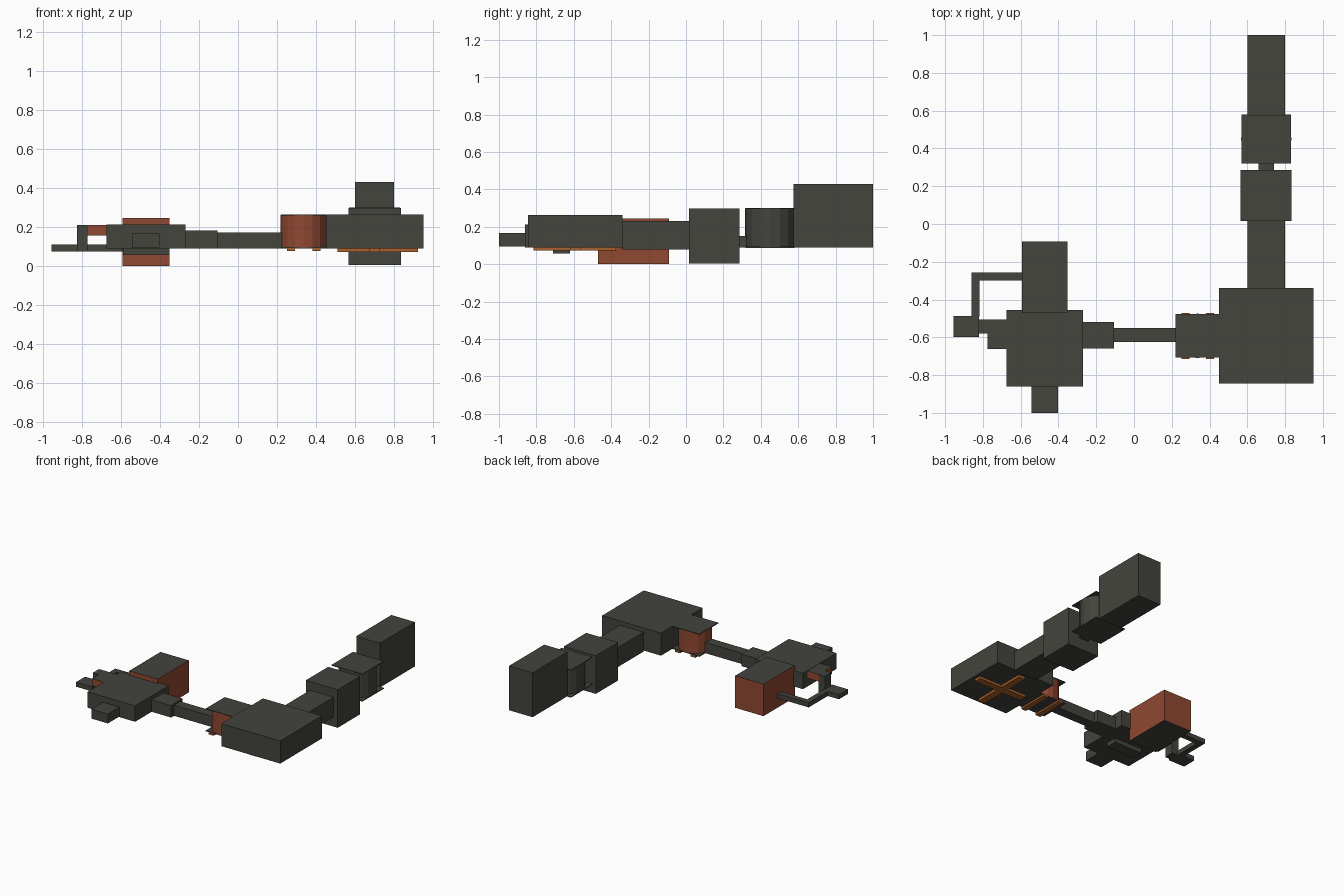
import bpy
import bmesh
from mathutils import Matrix, Vector

cube = bpy.data.objects.get("Cube")
if cube:
    bpy.data.objects.remove(cube, do_unlink=True)


def make_material(name, colour):
    mat = bpy.data.materials.new(name)
    mat.use_nodes = True
    mat.diffuse_color = (*colour, 1)
    mat.node_tree.nodes["Principled BSDF"].inputs["Base Color"].default_value = (*colour, 1)
    return mat


DARK = make_material("dark olive grey", (0.056, 0.058, 0.047))
RUST = make_material("rust red", (0.28, 0.065, 0.032))
ORANGE = make_material("burnt orange", (0.40, 0.12, 0.025))


def finish(name, bm, wall, cap):
    """Walls take the first material, top and bottom faces the second."""
    bm.normal_update()
    for face in bm.faces:
        face.material_index = int(abs(face.normal.z) > 0.5)
    mesh = bpy.data.meshes.new(name)
    bm.to_mesh(mesh)
    bm.free()
    mesh.materials.append(wall)
    mesh.materials.append(cap)
    obj = bpy.data.objects.new(name, mesh)
    bpy.context.collection.objects.link(obj)
    return obj


def box(name, x, y, z, wall=DARK, cap=None):
    """Box from its (low, high) range on each axis."""
    bm = bmesh.new()
    low, high = (Vector(p) for p in zip(x, y, z))
    size = Matrix.Diagonal((*(high - low), 1))
    bmesh.ops.create_cube(bm, size=1, matrix=Matrix.Translation((low + high) / 2) @ size)
    return finish(name, bm, wall, cap or wall)


def round_room(name, x, y, radius, z, wall):
    """Drum between a square floor plate and a square roof plate."""
    bm = bmesh.new()
    place = Matrix.Translation((x, y, sum(z) / 2))
    bmesh.ops.create_cone(bm, cap_ends=True, segments=16, radius1=radius,
                          radius2=radius, depth=z[1] - z[0] - 0.006, matrix=place)
    finish(name + "_drum", bm, wall, DARK)
    half = radius - 0.003
    for part, base in (("floor", z[0]), ("roof", z[1] - 0.006)):
        box(f"{name}_{part}", (x - half, x + half), (y - half, y + half), (base, base + 0.006))


# Rear wing
box("rear_hall", (0.60, 0.80), (0.575, 1.0), (0.09, 0.43))
round_room("rear_round_room", 0.70, 0.45, 0.134, (0.088, 0.30), DARK)
box("rear_link", (0.66, 0.74), (0.28, 0.33), (0.09, 0.15))
box("tall_room", (0.565, 0.835), (0.015, 0.285), (0.005, 0.297))
box("rear_passage", (0.60, 0.80), (-0.345, 0.02), (0.08, 0.23))

# Large room with a cross of beams below the floor
box("large_room", (0.45, 0.95), (-0.845, -0.34), (0.09, 0.263))
box("floor_beam_across", (0.51, 0.922), (-0.62, -0.565), (0.072, 0.092), ORANGE)
box("floor_beam_along", (0.672, 0.728), (-0.815, -0.375), (0.072, 0.092), ORANGE)

# Round entry room on two skids
round_room("entry_round_room", 0.336, -0.592, 0.118, (0.09, 0.264), RUST)
for side, x in (("right", 0.272), ("left", 0.402)):
    box(f"skid_{side}", (x - 0.021, x + 0.021), (-0.714, -0.47), (0.077, 0.092), ORANGE)

# Corridor to the hub
box("narrow_corridor", (-0.11, 0.225), (-0.625, -0.55), (0.09, 0.172))
box("wide_corridor", (-0.275, -0.105), (-0.66, -0.52), (0.09, 0.182))

# Hub with its annexes
box("hub", (-0.674, -0.27), (-0.86, -0.455), (0.09, 0.212))
box("hub_keel", (-0.59, -0.35), (-0.71, -0.62), (0.057, 0.092))
box("front_porch", (-0.543, -0.403), (-1.0, -0.855), (0.095, 0.167))
box("store_room", (-0.593, -0.352), (-0.47, -0.092), (0.0, 0.245), RUST, DARK)
box("side_room", (-0.775, -0.67), (-0.662, -0.505), (0.155, 0.21), RUST, DARK)
box("side_shaft", (-0.825, -0.77), (-0.58, -0.505), (0.075, 0.21))

# Low tunnel running round to the store room
box("end_pod", (-0.955, -0.82), (-0.597, -0.488), (0.075, 0.11))
box("tunnel_along", (-0.86, -0.818), (-0.49, -0.258), (0.075, 0.11))
box("tunnel_across", (-0.82, -0.59), (-0.30, -0.258), (0.075, 0.11))
